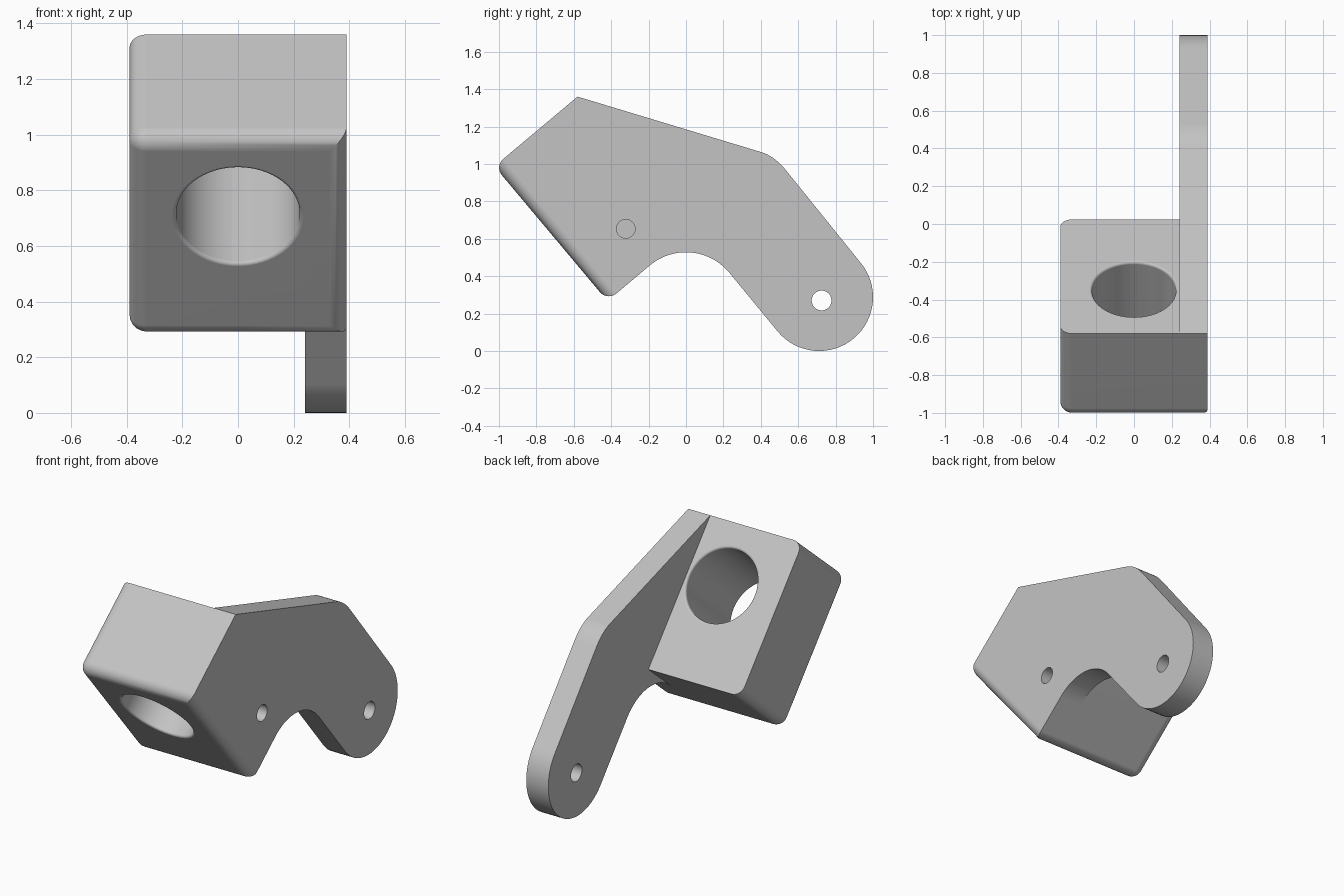
import bpy, bmesh
from math import radians, cos, sin, pi
from mathutils import Vector, Matrix

if "Cube" in bpy.data.objects:
    bpy.data.objects.remove(bpy.data.objects["Cube"])

grey = bpy.data.materials.new("plain_grey")
grey.use_nodes = True
colour = (0.55, 0.55, 0.55, 1)
grey.diffuse_color = colour
grey.node_tree.nodes["Principled BSDF"].inputs["Base Color"].default_value = colour

# Clamp frame: local x = across, local y = down the block, local z = along the bore
TILT = radians(40)
U = Vector((0, cos(TILT), sin(TILT)))
V = Vector((0, sin(TILT), -cos(TILT)))
TOP = Vector((0, -0.58, 1.36))
HALF, DEPTH, LENGTH = 0.39, 0.58, 0.94
FRAME = Matrix.Translation(TOP) @ Matrix((-Vector((1, 0, 0)), V, U)).transposed().to_4x4()
ARM_X = 0.24


def make_object(name, bm, matrix=Matrix()):
    bm.transform(matrix)
    bmesh.ops.recalc_face_normals(bm, faces=bm.faces)
    mesh = bpy.data.meshes.new(name)
    bm.to_mesh(mesh)
    bm.free()
    mesh.materials.append(grey)
    obj = bpy.data.objects.new(name, mesh)
    bpy.context.collection.objects.link(obj)
    return obj


def box(lo, hi):
    bm = bmesh.new()
    bmesh.ops.create_cube(bm, size=1)
    lo, hi = Vector(lo), Vector(hi)
    for v in bm.verts:
        v.co = (lo + hi) / 2 + v.co * (hi - lo)
    return bm


def lathe(profile, steps=64):
    """Solid of revolution about local z from (radius, height) points."""
    bm = bmesh.new()
    rings = [[bm.verts.new((r * cos(2 * pi * i / steps), r * sin(2 * pi * i / steps), h))
              for i in range(steps)] for r, h in profile]
    for a, b in zip(rings, rings[1:]):
        for i in range(steps):
            j = (i + 1) % steps
            bm.faces.new((a[i], a[j], b[j], b[i]))
    bm.faces.new(rings[0])
    bm.faces.new(rings[-1])
    return bm


def cross_pin(name, y, z, radius, x0, x1):
    turn = Matrix.Translation((0, y, z)) @ Matrix.Rotation(pi / 2, 4, 'Y')
    return make_object(name, lathe([(radius, x0), (radius, x1)], 40), turn)


def activate(obj):
    bpy.ops.object.select_all(action='DESELECT')
    obj.select_set(True)
    bpy.context.view_layer.objects.active = obj


def cut(obj, cutters):
    activate(obj)
    for cutter in cutters:
        mod = obj.modifiers.new("cut", 'BOOLEAN')
        mod.operation, mod.solver, mod.object = 'DIFFERENCE', 'EXACT', cutter
        bpy.ops.object.modifier_apply(modifier=mod.name)
        bpy.data.objects.remove(cutter)


def finish(obj):
    activate(obj)
    bpy.ops.object.shade_smooth_by_angle(angle=radians(32))
    mod = obj.modifiers.new("even_normals", 'WEIGHTED_NORMAL')
    mod.keep_sharp = True


def arc(centre, radius, start, end, steps):
    return [(centre[0] + radius * cos(radians(start + (end - start) * i / steps)),
             centre[1] + radius * sin(radians(start + (end - start) * i / steps)))
            for i in range(steps + 1)]


# Clamp block: rounded around the front face and along its free side
bm = box((-HALF, 0, -DEPTH), (HALF, LENGTH, 0))
rounded = []
for e in bm.edges:
    mid = (e.verts[0].co + e.verts[1].co) / 2
    on_front = mid.z < -DEPTH + 0.01
    free_side = mid.x > HALF - 0.01 and abs(mid.z + DEPTH / 2) < 0.01
    if on_front or free_side:
        rounded.append(e)
bmesh.ops.bevel(bm, geom=rounded, offset=0.062, segments=8, profile=0.5, affect='EDGES')
block = make_object("clamp_block", bm, FRAME)

# Bore with softened rims, clamping slot and blind screw hole
BORE, RIM, BORE_Y = 0.222, 0.014, 0.365
rim = [(BORE + RIM * (1 - sin(a)), RIM * (1 - cos(a)))
       for a in (radians(t) for t in range(0, 91, 18))]
profile = [(BORE + RIM, -DEPTH - 0.1)]
profile += [(r, -DEPTH + h) for r, h in rim]
profile += [(r, -h) for r, h in reversed(rim)]
profile += [(BORE + RIM, 0.1)]
bore = make_object("bore_cutter", lathe(profile), FRAME @ Matrix.Translation((0, BORE_Y, 0)))
slot = make_object("slot_cutter", box((-0.022, BORE_Y, -DEPTH - 0.1),
                                      (0.022, LENGTH + 0.1, 0.1)), FRAME)
screw = cross_pin("screw_cutter", -0.322, 0.653, 0.05, -0.25, 0.5)
cut(block, [bore, slot, screw])
finish(block)

# Side arm: outline in (y, z), meeting the block along its back face
NOTCH_R = 0.3
notch = (0, (TOP.z * cos(TILT) - TOP.y * sin(TILT) - LENGTH - NOTCH_R) / cos(TILT))
back_corner = TOP + V * LENGTH
shoulder = [Vector(p) for p in ((0.40, 1.064), (0.468, 1.045), (0.53, 0.972))]
bend = [tuple(shoulder[0] * (1 - t) ** 2 + shoulder[1] * 2 * t * (1 - t) + shoulder[2] * t * t)
        for t in (i / 8 for i in range(9))]
outline = [(TOP.y, TOP.z)] + bend
outline += arc((0.712, 0.288), 0.288, 40, -140, 32)
outline += arc(notch, NOTCH_R, 40, 130, 20)
outline += [(back_corner.y, back_corner.z)]

bm = bmesh.new()
face = bm.faces.new([bm.verts.new((ARM_X, y, z)) for y, z in outline])
out = bmesh.ops.extrude_face_region(bm, geom=[face])
bmesh.ops.translate(bm, vec=(HALF - ARM_X, 0, 0),
                    verts=[g for g in out["geom"] if isinstance(g, bmesh.types.BMVert)])
arm = make_object("side_arm", bm)
cut(arm, [cross_pin("pivot_cutter", 0.725, 0.27, 0.053, 0.1, 0.5)])
finish(arm)
